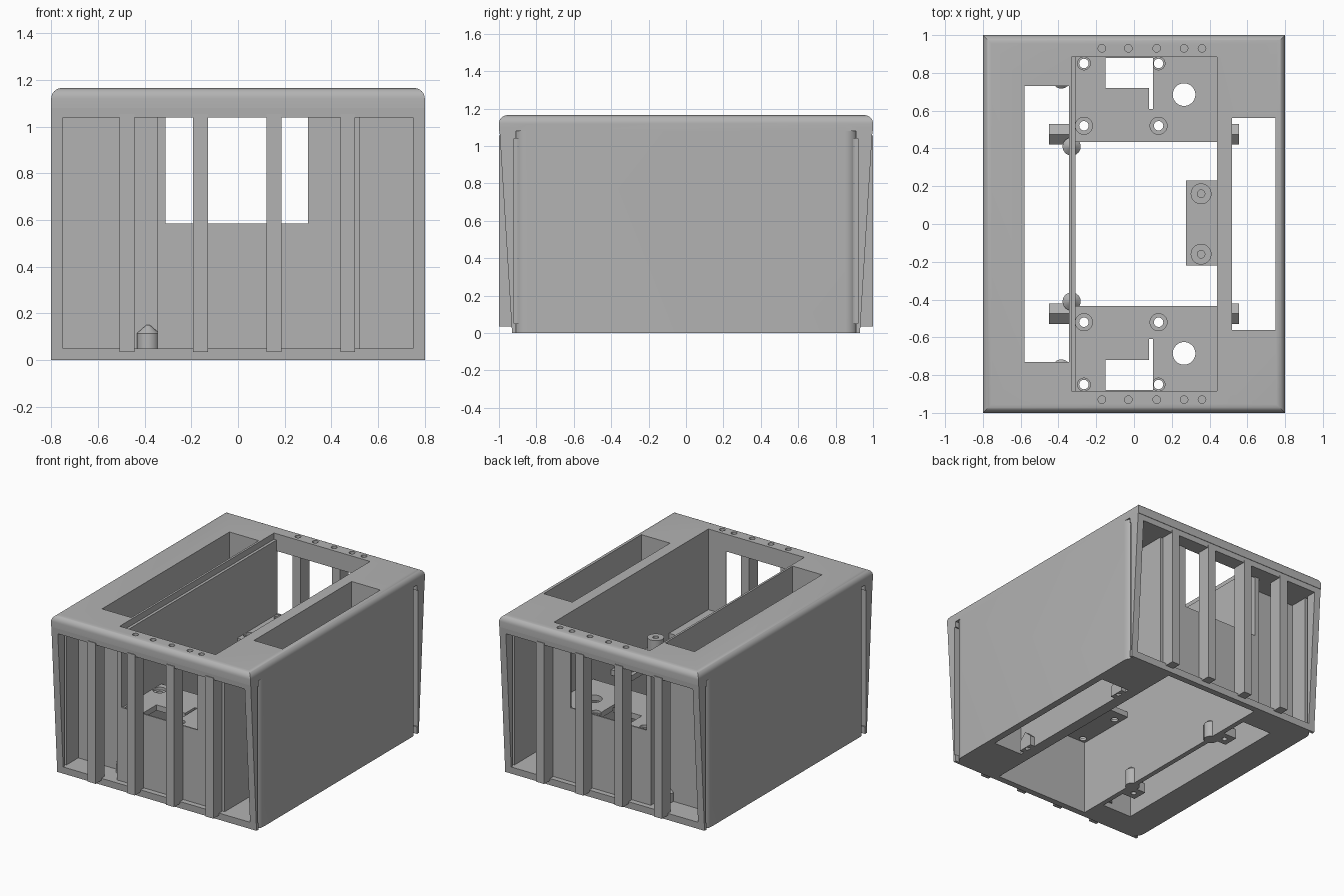
import bpy, bmesh, math
from mathutils import Matrix

old = bpy.data.objects.get("Cube")
if old:
    bpy.data.objects.remove(old, do_unlink=True)

grey = bpy.data.materials.new("plain_grey")
grey.use_nodes = True
grey.diffuse_color = (0.45, 0.45, 0.45, 1)
grey.node_tree.nodes["Principled BSDF"].inputs["Base Color"].default_value = (0.45, 0.45, 0.45, 1)


def finish(name, bm):
    bmesh.ops.recalc_face_normals(bm, faces=bm.faces)
    me = bpy.data.meshes.new(name)
    bm.to_mesh(me)
    bm.free()
    me.materials.append(grey)
    ob = bpy.data.objects.new(name, me)
    bpy.context.collection.objects.link(ob)
    return ob


def box(name, x, y, z, bevel=0, edge_rule=None):
    """Box from (low, high) pairs, with an optional rounded set of edges."""
    bm = bmesh.new()
    bmesh.ops.create_cube(bm, size=1)
    for v in bm.verts:
        v.co = [(a + b) / 2 + c * abs(b - a) for (a, b), c in zip((x, y, z), v.co)]
    if bevel:
        edges = [e for e in bm.edges if edge_rule(*(v.co for v in e.verts))]
        bmesh.ops.bevel(bm, geom=edges, offset=bevel, segments=8, profile=0.5, affect='EDGES')
    return finish(name, bm)


def cylinder(name, x, y, z, r, r_top=None, sides=32):
    bm = bmesh.new()
    bmesh.ops.create_cone(bm, cap_ends=True, segments=sides, radius1=r,
                          radius2=r if r_top is None else r_top, depth=z[1] - z[0],
                          matrix=Matrix.Translation((x, y, (z[0] + z[1]) / 2)))
    return finish(name, bm)


def prism(name, outline, x):
    """Extrude a (y, z) outline along x."""
    bm = bmesh.new()
    face = bm.faces.new([bm.verts.new((x[0], y, z)) for y, z in outline])
    new = bmesh.ops.extrude_face_region(bm, geom=[face])["geom"]
    bmesh.ops.translate(bm, vec=(x[1] - x[0], 0, 0),
                        verts=[g for g in new if isinstance(g, bmesh.types.BMVert)])
    return finish(name, bm)


def combine(target, tool, operation='DIFFERENCE'):
    mod = target.modifiers.new("combine", 'BOOLEAN')
    mod.operation, mod.solver, mod.object = operation, 'EXACT', tool
    bpy.context.view_layer.objects.active = target
    bpy.ops.object.modifier_apply(modifier=mod.name)
    bpy.data.objects.remove(tool, do_unlink=True)


def cut(target, x, y, z):
    combine(target, box("cutter", x, y, z))


def drill(target, x, y, z, r):
    combine(target, cylinder("cutter", x, y, z, r))


def span(s, a, b):
    return tuple(sorted((s * a, s * b)))


def smooth(ob):
    bpy.ops.object.select_all(action='DESELECT')
    ob.select_set(True)
    bpy.context.view_layer.objects.active = ob
    bpy.ops.object.shade_smooth_by_angle(angle=math.radians(30))


THROUGH = (-0.2, 1.4)

# Housing: rounded body, rounded cap and two sloping end frames
housing = box("housing", (-0.8, 0.8), (-0.92, 0.92), (0, 1.12), 0.07,
              lambda a, b: abs(a.z - b.z) > 0.5)
cap = box("cap", (-0.8, 0.8), (-1, 1), (1.08, 1.165), 0.045,
          lambda a, b: min(a.z, b.z) > 1.1)
combine(housing, cap, 'UNION')
for s in (1, -1):
    frame = prism("frame", [(s * 0.91, 0), (s * 0.93, 0), (s * 0.998, 1.1), (s * 0.91, 1.1)],
                  (-0.8, 0.8))
    combine(housing, frame, 'UNION')

# Central compartment with a small lip, and the two long side shafts
cut(housing, (-0.31, 0.44), (-0.885, 0.885), THROUGH)
cut(housing, (-0.33, 0.4), (-0.885, 0.885), (1.12, 1.4))
cut(housing, (-0.58, -0.345), (-0.73, 0.73), THROUGH)
cut(housing, (0.52, 0.75), (-0.56, 0.56), THROUGH)

for s in (1, -1):
    # Frame opening, side slit, corner bays and window at each end
    cut(housing, (-0.75, 0.75), span(s, 0.895, 1.2), (0.05, 1.04))
    cut(housing, (-0.9, 0.9), span(s, 0.895, 0.92), (0.05, 1.04))
    cut(housing, (-0.75, -0.345), span(s, 0.76, 0.91), (0.05, 1.04))
    cut(housing, (0.52, 0.75), span(s, 0.6, 0.91), (0.05, 1.04))
    cut(housing, (-0.31, 0.3), span(s, 0.86, 0.91), (0.585, 1.04))
    # Shallow holes along the cap
    for x in (-0.17, -0.03, 0.12, 0.265, 0.36):
        drill(housing, x, s * 0.93, (1.12, 1.3), 0.02)
smooth(housing)

for s, end in ((-1, "front"), (1, "back")):
    # Upright grille bars
    for i, x in enumerate((-0.475, -0.16, 0.155, 0.47)):
        box(f"{end}_bar_{i + 1}", (x - 0.032, x + 0.032), span(s, 0.9, 1.0), (0.035, 1.055))

    # Mounting platform with cut-outs and countersunk screw holes
    plate = box(f"{end}_platform", (-0.32, 0.445), span(s, 0.435, 0.89), (0.54, 0.58))
    cut(plate, (-0.15, 0.1), span(s, 0.72, 0.88), (0.4, 0.7))
    cut(plate, (0.08, 0.1), span(s, 0.61, 0.75), (0.4, 0.7))
    drill(plate, 0.265, s * 0.685, (0.4, 0.7), 0.06)
    for x in (-0.265, 0.13):
        for y in (0.52, 0.85):
            drill(plate, x, s * y, (0.4, 0.7), 0.025)
            drill(plate, x, s * y, (0.56, 0.7), 0.034 if y > 0.8 else 0.045)
    smooth(plate)

    # Pointed pegs in the bay and beside the long wall
    for name, x, y, low in (("bay_peg", -0.385, 0.765, 0.04), ("wall_peg", -0.33, 0.41, 0.0)):
        smooth(cylinder(f"{end}_{name}", x, s * y, (low, 0.115), 0.048))
        smooth(cylinder(f"{end}_{name}_tip", x, s * y, (0.115, 0.15), 0.048, 0.008))

    # Gabled screw blocks on the shaft walls
    y = s * 0.475
    gable = [(y - 0.055, 0), (y + 0.055, 0), (y + 0.055, 0.07), (y, 0.12), (y - 0.055, 0.07)]
    for name, x in (("left", (0.51, 0.555)), ("right", (-0.45, -0.34))):
        block = prism(f"{end}_{name}_screw_block", gable, x)
        drill(block, sum(x) / 2, y, (-0.1, 0.06), 0.018)

# Bracket with two hollow bosses
box("bracket", (0.275, 0.45), (-0.22, 0.23), (0.53, 0.57))
for s, end in ((-1, "front"), (1, "back")):
    boss = cylinder(f"{end}_boss", 0.355, s * 0.16, (0.56, 0.68), 0.055)
    drill(boss, 0.355, s * 0.16, (0.6, 0.8), 0.02)
    smooth(boss)
